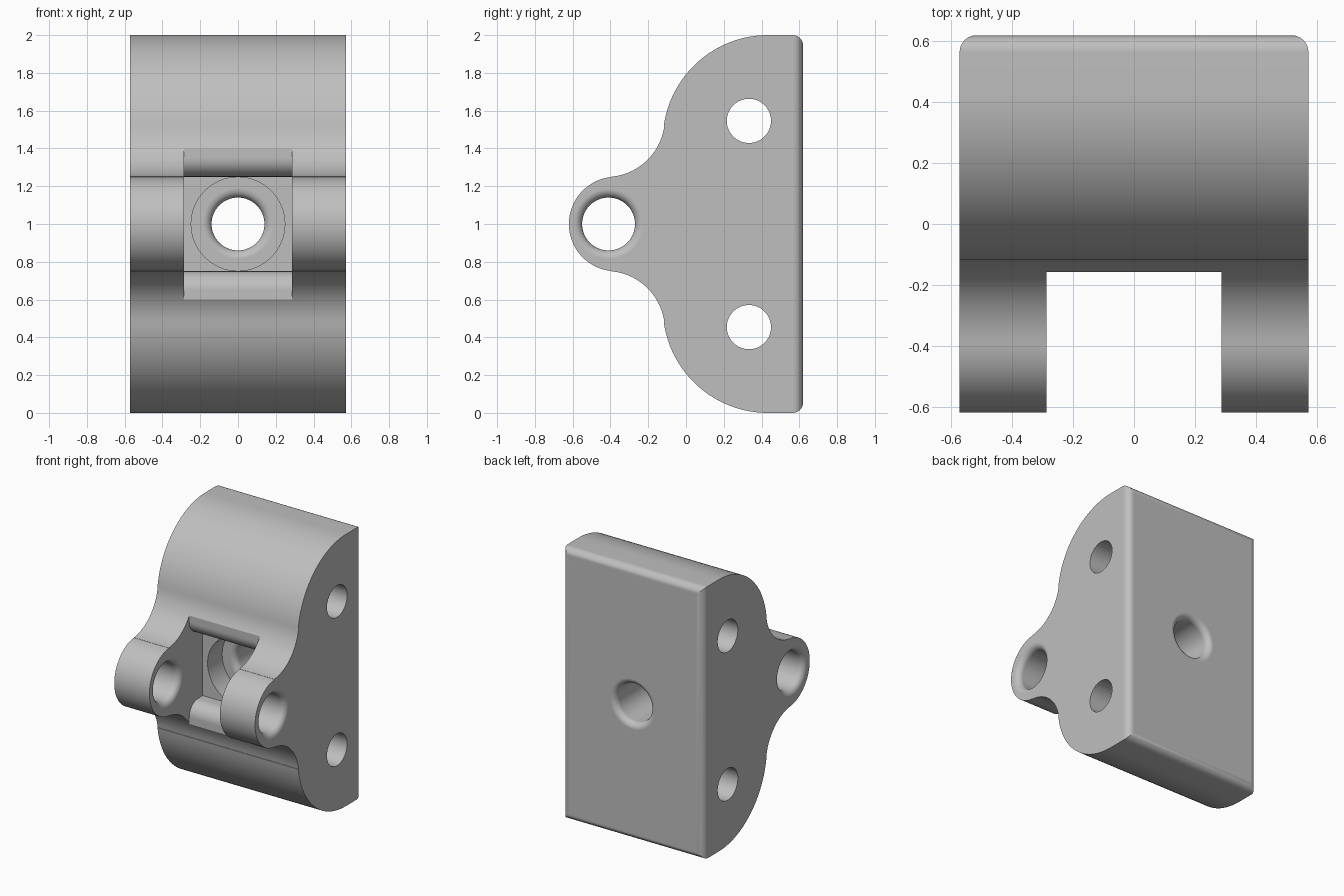
import bpy, bmesh
from math import sin, cos, radians, pi
from mathutils import Matrix, Vector

cube = bpy.data.objects.get("Cube")
if cube:
    bpy.data.objects.remove(cube, do_unlink=True)

HALF_W, SLOT_W, BACK = 0.573, 0.287, 0.62
BORE_R, FILLET = 0.14, 0.045

grey = bpy.data.materials.new("plain_grey")
grey.use_nodes = True
colour = (0.52, 0.52, 0.52, 1)
grey.diffuse_color = colour
grey.node_tree.nodes["Principled BSDF"].inputs["Base Color"].default_value = colour


def arc(cy, cz, r, start, end, n):
    """Points of an arc in the y-z plane, angles in degrees."""
    angles = [radians(start + (end - start) * i / n) for i in range(n + 1)]
    return [(cy + r * cos(a), cz + r * sin(a)) for a in angles]


def mirrored(upper):
    """Close a profile by mirroring its upper half about z = 1."""
    lower = [(y, 2 - z) for y, z in reversed(upper) if abs(z - 1) > 1e-6]
    return upper + lower


def add_object(name, bm):
    bmesh.ops.recalc_face_normals(bm, faces=bm.faces[:])
    mesh = bpy.data.meshes.new(name)
    bm.to_mesh(mesh)
    bm.free()
    mesh.materials.append(grey)
    ob = bpy.data.objects.new(name, mesh)
    bpy.context.collection.objects.link(ob)
    return ob


def prism(profile, half):
    """Extrude a y-z profile along x."""
    bm = bmesh.new()
    face = bm.faces.new([bm.verts.new((-half, y, z)) for y, z in profile])
    new = bmesh.ops.extrude_face_region(bm, geom=[face])["geom"]
    moved = [v for v in new if isinstance(v, bmesh.types.BMVert)]
    bmesh.ops.translate(bm, verts=moved, vec=(2 * half, 0, 0))
    return bm


def hole(name, axis, centre, start, end, r, flare_start=0, flare_end=0, n=64):
    """Round cutter along an axis, flared at the ends to leave rounded rims."""
    def rim(f):
        steps = [radians(15 * i) for i in range(7)] if f else []
        return [(f * (1 - cos(a)), r + f * (1 - sin(a))) for a in steps]
    first = [(start + d, q) for d, q in rim(flare_start)]
    last = [(end - d, q) for d, q in reversed(rim(flare_end))]
    pts = first + last
    pts = [(start - 0.03, first[0][1] if first else r)] + pts
    pts.append((end + 0.03, last[-1][1] if last else r))
    bm = bmesh.new()
    rings = [[bm.verts.new((q * cos(2 * pi * i / n), q * sin(2 * pi * i / n), t))
              for i in range(n)] for t, q in pts]
    for a, b in zip(rings, rings[1:]):
        for i in range(n):
            j = (i + 1) % n
            bm.faces.new((a[i], a[j], b[j], b[i]))
    bm.faces.new(rings[0][::-1])
    bm.faces.new(rings[-1])
    turn = Vector((0, 0, 1)).rotation_difference(Vector(axis)).to_matrix().to_4x4()
    bm.transform(Matrix.Translation(centre) @ turn)
    return add_object(name, bm)


# Body: lug nose, concave neck, large shoulder and flat back with rounded edges
upper = arc(-0.37, 1, 0.25, 180, 95.4, 20)
upper += arc(-0.423, 1.56, 0.311, -84.6, -7.8, 18)
upper += arc(0.434, 1.443, 0.557, 172.2, 90, 26)
upper.append((BACK, 2))
bm = prism(mirrored(upper), HALF_W)
back_edges = [e for e in bm.edges if all(v.co.y > BACK - 0.001 for v in e.verts)]
bmesh.ops.bevel(bm, geom=back_edges, offset=0.055, segments=6,
                profile=0.5, affect='EDGES')
body = add_object("bracket_body", bm)

# Slot between the lugs, opening into a pocket with rolled lips
lip, front = 0.1, -0.157
pocket = [(0, 1.25)] + arc(front + lip, 1.25 + lip, lip, 270, 180, 10)
pocket += [(front, 2.1), (-1, 2.1)]
cutters = [add_object("slot_cutter", prism(mirrored(pocket), SLOT_W))]

# Pivot holes through both lugs
for side, a, b in (("left", SLOT_W, HALF_W), ("right", -HALF_W, -SLOT_W)):
    cutters.append(hole(side + "_pivot_cutter", (1, 0, 0), (0, -0.41, 1),
                        a, b, BORE_R, FILLET, FILLET))

# Cross holes through the body
for label, z in (("upper", 1.546), ("lower", 0.454)):
    cutters.append(hole(label + "_cross_hole_cutter", (1, 0, 0), (0, 0.333, z),
                        -0.7, 0.7, 0.117))

# Counterbore and central bore through the back
cutters.append(hole("counterbore_cutter", (0, 1, 0), (0, 0, 1), -0.03, 0.14, 0.248))
cutters.append(hole("bore_cutter", (0, 1, 0), (0, 0, 1), 0.17, BACK, BORE_R,
                    FILLET, FILLET))

bpy.ops.object.select_all(action='DESELECT')
bpy.context.view_layer.objects.active = body
body.select_set(True)
for cutter in cutters:
    cutter.hide_render = True
    mod = body.modifiers.new(cutter.name, 'BOOLEAN')
    mod.operation, mod.solver, mod.object = 'DIFFERENCE', 'EXACT', cutter
    bpy.ops.object.modifier_apply(modifier=mod.name)
    bpy.data.objects.remove(cutter, do_unlink=True)

# Smooth curved faces, keep hard edges
bpy.ops.object.shade_smooth_by_angle(angle=radians(30))
weighted = body.modifiers.new("weighted_normals", 'WEIGHTED_NORMAL')
weighted.keep_sharp = True
